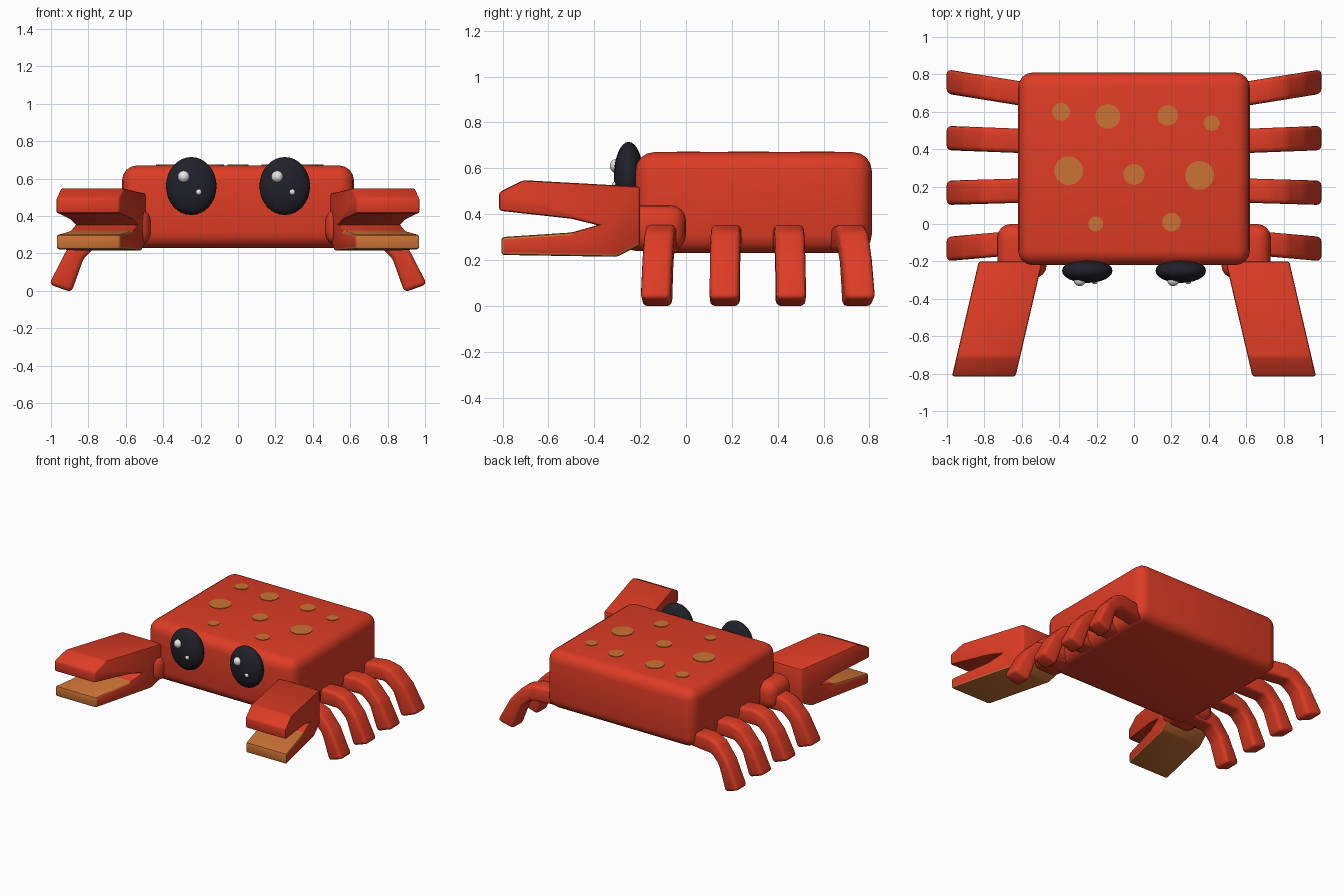
import bpy
import bmesh
import math
from mathutils import Vector, Matrix

cube = bpy.data.objects.get("Cube")
if cube:
    bpy.data.objects.remove(cube, do_unlink=True)


def material(name, rgb, rough=0.6):
    mat = bpy.data.materials.new(name)
    mat.use_nodes = True
    mat.diffuse_color = (*rgb, 1)
    node = mat.node_tree.nodes["Principled BSDF"]
    node.inputs["Base Color"].default_value = (*rgb, 1)
    node.inputs["Roughness"].default_value = rough
    return mat


RED = material("shell red", (0.73, 0.045, 0.018))
ORANGE = material("warm orange", (0.6, 0.17, 0.035))
BLACK = material("eye black", (0.015, 0.015, 0.023))
WHITE = material("eye glint", (0.78, 0.78, 0.78))


def finish(name, bm, mats, angle=40):
    """Turn a bmesh into a smooth-by-angle object."""
    bmesh.ops.recalc_face_normals(bm, faces=bm.faces)
    mesh = bpy.data.meshes.new(name)
    bm.to_mesh(mesh)
    bm.free()
    for mat in mats:
        mesh.materials.append(mat)
    obj = bpy.data.objects.new(name, mesh)
    bpy.context.collection.objects.link(obj)
    bpy.ops.object.select_all(action='DESELECT')
    obj.select_set(True)
    bpy.context.view_layer.objects.active = obj
    bpy.ops.object.shade_smooth_by_angle(angle=math.radians(angle))
    return obj


def bevel(bm, width, segments):
    bmesh.ops.bevel(bm, geom=bm.edges[:], offset=width, segments=segments,
                    profile=0.5, affect='EDGES', clamp_overlap=True)
    bmesh.ops.recalc_face_normals(bm, faces=bm.faces)
    bm.normal_update()


def rounded_box(name, low, high, width, segments):
    low, high = Vector(low), Vector(high)
    bm = bmesh.new()
    bmesh.ops.create_cube(bm, size=1)
    bmesh.ops.scale(bm, vec=high - low, verts=bm.verts)
    bmesh.ops.translate(bm, vec=(low + high) / 2, verts=bm.verts)
    bevel(bm, width, segments)
    return finish(name, bm, [RED])


def ellipsoid(name, centre, radii, mat):
    bm = bmesh.new()
    bmesh.ops.create_uvsphere(bm, u_segments=24, v_segments=16, radius=1)
    bmesh.ops.scale(bm, vec=radii, verts=bm.verts)
    bmesh.ops.translate(bm, vec=centre, verts=bm.verts)
    return finish(name, bm, [mat], 60)


def extruded(points, depth, width, segments):
    """Bevelled slab: the outline is a list of 3D points, depth a vector."""
    bm = bmesh.new()
    face = bm.faces.new([bm.verts.new(p) for p in points])
    made = bmesh.ops.extrude_face_region(bm, geom=[face], use_keep_orig=True)
    moved = [v for v in made["geom"] if isinstance(v, bmesh.types.BMVert)]
    bmesh.ops.translate(bm, vec=depth, verts=moved)
    bmesh.ops.recalc_face_normals(bm, faces=bm.faces)
    bevel(bm, width, segments)
    return bm


# Body
rounded_box("body", (-0.62, -0.22, 0.23), (0.62, 0.81, 0.67), 0.08, 4)

# Spots on the back
SPOTS = [(-0.39, 0.6, 0.048), (-0.14, 0.575, 0.066), (0.18, 0.58, 0.055),
         (0.415, 0.54, 0.042), (-0.35, 0.285, 0.077), (0, 0.265, 0.056),
         (0.35, 0.26, 0.077), (-0.205, 0, 0.04), (0.2, 0.01, 0.05)]
for x, y, r in SPOTS:
    bm = bmesh.new()
    bmesh.ops.create_cone(bm, cap_ends=True, segments=24, radius1=r, radius2=r,
                          depth=0.006, matrix=Matrix.Translation((x, y, 0.671)))
    finish("back_spot", bm, [ORANGE])

# Outlines: claw in (y, z), leg in (x, z)
CLAW = [(-0.2, 0.52), (-0.71, 0.548), (-0.815, 0.495), (-0.815, 0.415),
        (-0.5, 0.38), (-0.385, 0.352), (-0.5, 0.32), (-0.805, 0.3),
        (-0.805, 0.222), (-0.3, 0.214), (-0.2, 0.265)]
LEG = [(0.55, 0.345), (0.73, 0.355), (0.82, 0.325), (0.915, 0.22), (1.01, 0.035),
       (0.89, -0.008), (0.825, 0.175), (0.76, 0.235), (0.55, 0.235)]
LEG_ROWS = [(-0.1, -0.13), (0.178, 0.168), (0.445, 0.458), (0.7, 0.755)]

for side, word in ((1, "left"), (-1, "right")):
    # Eye with two glints
    ellipsoid(word + "_eye", (side * 0.25, -0.25, 0.56), (0.135, 0.065, 0.155), BLACK)
    for dx, y, dz, r in ((-0.04, -0.3, 0.05, 0.032), (0.04, -0.306, -0.032, 0.016)):
        ellipsoid(word + "_eye_glint", (side * 0.25 + dx, y, 0.56 + dz), (r, r, r), WHITE)

    # Shoulder
    xs = sorted((side * 0.73, side * 0.467))
    rounded_box(word + "_shoulder", (xs[0], -0.29, 0.24), (xs[1], 0, 0.44), 0.07, 4)

    # Claw: red, with the lower jaw's biting, front and under faces orange
    bm = extruded([(0.49, y, z) for y, z in CLAW], (0.34, 0, 0), 0.012, 2)
    for f in bm.faces:
        c = f.calc_center_median()
        jaw = c.z < 0.325 and (c.z < 0.27 or c.y < -0.49)
        if jaw and abs(f.normal.x) < 0.95 and f.normal.y < 0.8:
            f.material_index = 1
    for v in bm.verts:
        v.co.x = side * (v.co.x - 0.233 * (v.co.y + 0.2))
    finish(word + "_claw", bm, [RED, ORANGE])

    # Legs, fanned slightly by shearing
    for root, tip in LEG_ROWS:
        bm = extruded([(x, -0.065, z) for x, z in LEG], (0, 0.13, 0), 0.024, 3)
        for v in bm.verts:
            v.co.y += root + (tip - root) * (v.co.x - 0.62) / 0.34
            v.co.x *= side
        finish(word + "_leg", bm, [RED])
